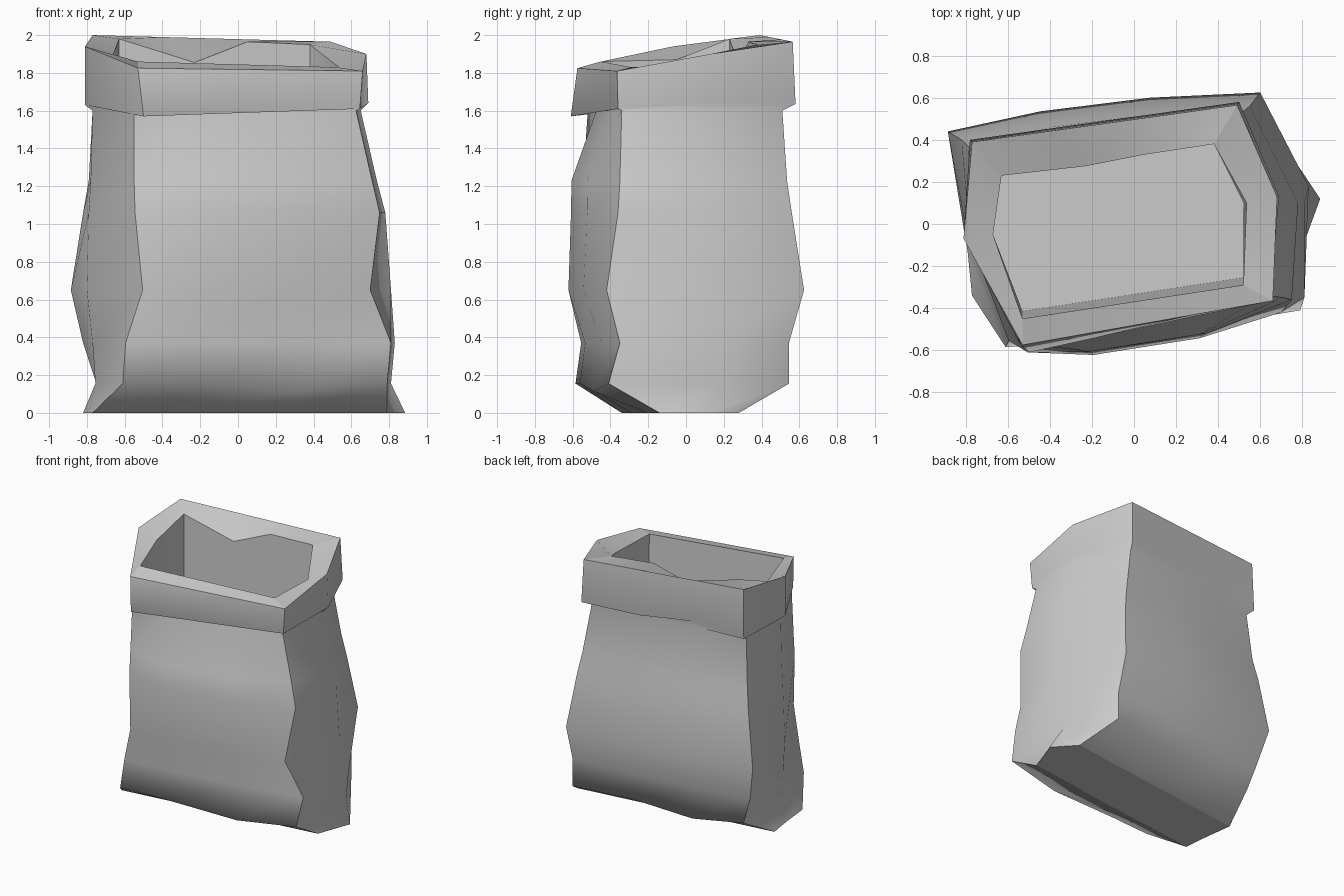
import bpy, bmesh, math
from mathutils import Vector

if "Cube" in bpy.data.objects:
    bpy.data.objects.remove(bpy.data.objects["Cube"])

CORNERS = (0, 3, 5, 8)          # columns of the four creased vertical edges


def expand(ring, front=0.0, back=0.0):
    """Six corners (FL, FR, MR, BR, BL, ML) -> ten columns, bulging front and back panels."""
    fl, fr, mr, br, bl, ml = [Vector(p) for p in ring]
    out = [fl]
    for t in (0.25, 0.67):
        out.append(fl.lerp(fr, t) + Vector((0.17, -1, 0)) * front)
    out += [fr, mr, br]
    for t in (0.35, 0.7):
        out.append(br.lerp(bl, t) + Vector((-0.13, 1, 0)) * back)
    return out + [bl, ml]


def loft(name, rings, cap=None, sharp_rows=()):
    """Skin between rings; corner columns and the chosen rows stay sharp, the rest is smooth."""
    bm = bmesh.new()
    rows = [[bm.verts.new(p) for p in r] for r in rings]
    n = len(rows[0])
    for a, b in zip(rows, rows[1:]):
        for i in range(n):
            j = (i + 1) % n
            bm.faces.new((a[i], a[j], b[j], b[i]))
    if cap is not None:
        bm.faces.new(rows[cap][::-1] if cap == 0 else rows[cap])
    for f in bm.faces:
        f.smooth = True
    for a, b in zip(rows, rows[1:]):
        for i in CORNERS:
            bm.edges.get((a[i], b[i])).smooth = False
    for r in sharp_rows:
        for i in range(n):
            bm.edges.get((rows[r][i], rows[r][(i + 1) % n])).smooth = False
    me = bpy.data.meshes.new(name)
    bm.to_mesh(me)
    bm.free()
    ob = bpy.data.objects.new(name, me)
    bpy.context.collection.objects.link(ob)
    wn = ob.modifiers.new("weighted_normals", 'WEIGHTED_NORMAL')
    wn.keep_sharp = True
    return ob


# Crumpled paper body: height, front and back bulge, then the six corner positions
levels = [
    (0.0, 0.0, 0.0, [(-.77, -.34), (.79, -.14), (.885, .12), (.74, .28), (-.82, .08), (-.79, -.14)]),
    (.155, .02, .0, [(-.61, -.585), (.79, -.41), (.81, .18), (.60, .545), (-.75, .36), (-.755, -.1)]),
    (.37, .03, .03, [(-.595, -.555), (.81, -.35), (.83, .18), (.60, .545), (-.82, .38), (-.77, -.1)]),
    (.65, .06, .04, [(-.505, -.61), (.70, -.42), (.81, .1), (.60, .625), (-.885, .44), (-.80, -.08)]),
    (1.06, .095, .03, [(-.545, -.565), (.75, -.36), (.78, .1), (.55, .56), (-.82, .40), (-.79, -.07)]),
    (1.23, .11, .04, [(-.55, -.545), (.71, -.35), (.735, .1), (.52, .535), (-.79, .37), (-.78, -.07)]),
    (1.6, .0, .0, [(-.55, -.52), (.625, -.34), (.65, .1), (.46, .51), (-.76, .34), (-.77, -.07)]),
]
body = [expand([(x, y, z) for x, y in pts], f, b) for z, f, b, pts in levels]
body[1][2].z -= .04             # sagging bottom folds
body[1][7].z -= .05

# Rolled cuff: underside, outer band, and the sloping fold into the opening
cuff_low = expand([(-.50, -.61, 1.57), (.645, -.36, 1.61), (.69, .13, 1.64),
                   (.50, .58, 1.635), (-.78, .40, 1.62), (-.81, -.07, 1.63)])
cuff_low[7].z += .05
cuff_top = expand([(-.53, -.575, 1.825), (.66, -.365, 1.81), (.68, .13, 1.90),
                   (.49, .565, 1.965), (-.77, .39, 2.0), (-.81, -.07, 1.94)])
lip = expand([(-.53, -.45, 1.86), (.52, -.29, 1.83), (.535, .10, 1.83),
              (.38, .38, 1.95), (-.63, .23, 1.98), (-.67, -.05, 1.87)])
lip[6].xyz = (.05, .33, 1.965)
lip[7].xyz = (-.23, .275, 1.855)

top = len(body) + 1             # row index of the cuff's upper edge
loft("bag_body_and_cuff", body + [cuff_low, cuff_top, lip], cap=0, sharp_rows=(0, top))

# Inside walls and floor
floor = [Vector((min(p.x, .52), p.y + (.035 if p.y < -.2 else 0), .15)) for p in lip]
loft("inside_lining", [lip, floor], cap=-1, sharp_rows=(0, 1))
